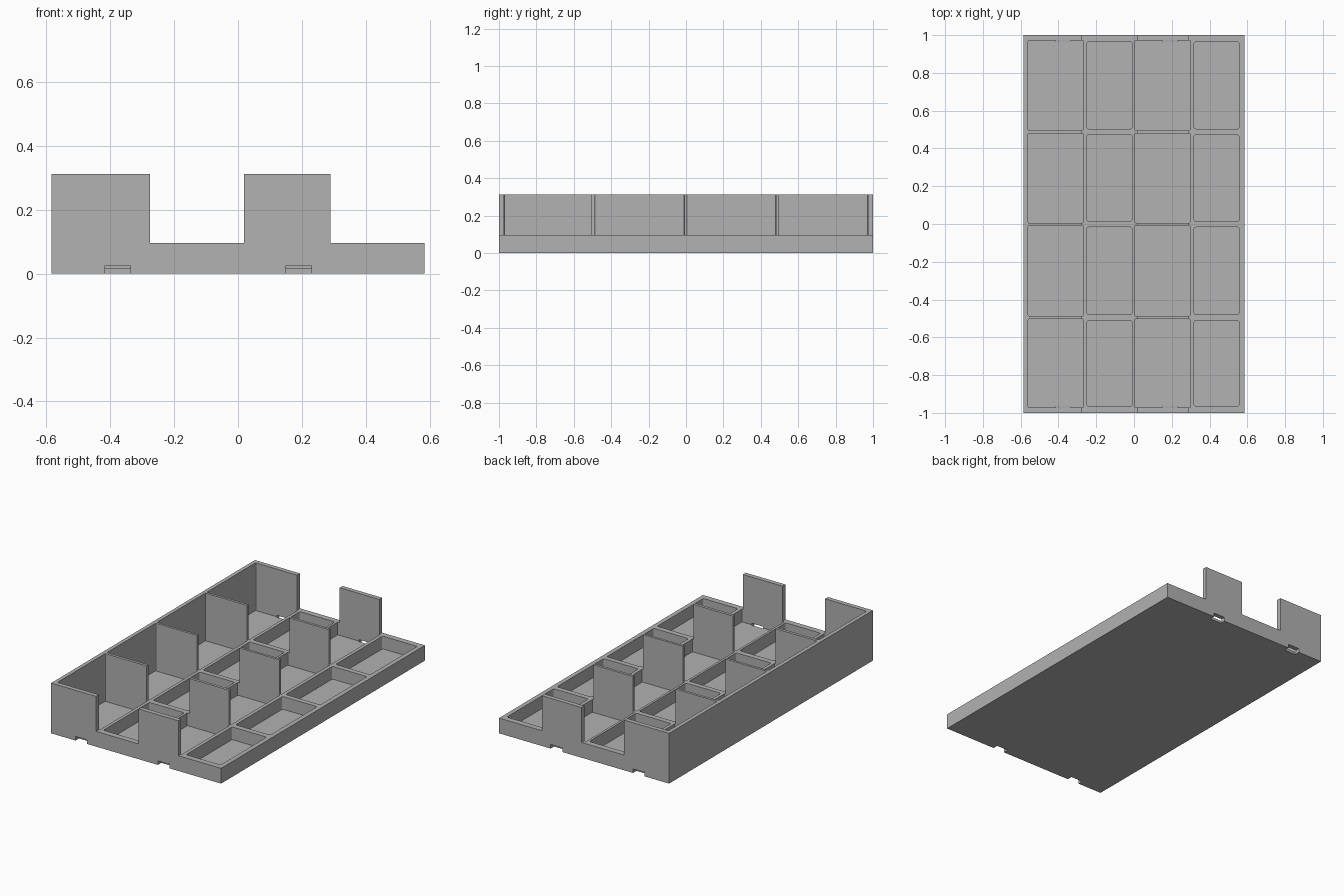
import bpy
import bmesh

if "Cube" in bpy.data.objects:
    bpy.data.objects.remove(bpy.data.objects["Cube"], do_unlink=True)

HALF_WIDTH, LOW, TALL, FLOOR, NOTCH = 0.584, 0.095, 0.312, 0.016, 0.025
ABOVE = TALL + 0.1

grey = bpy.data.materials.new("plain_grey")
grey.use_nodes = True
grey.diffuse_color = (0.445, 0.445, 0.445, 1)
grey.node_tree.nodes["Principled BSDF"].inputs["Base Color"].default_value = grey.diffuse_color


def add_box(bm, x, y, z, corner=0):
    """Add a box from three (low, high) ranges, with optional rounded upright edges."""
    verts = bmesh.ops.create_cube(bm, size=1)["verts"]
    for v in verts:
        v.co = [r[0] if c < 0 else r[1] for c, r in zip(v.co, (x, y, z))]
    if corner:
        edges = {e for v in verts for e in v.link_edges}
        upright = [e for e in edges if abs(e.verts[0].co.z - e.verts[1].co.z) > 0.01]
        bmesh.ops.bevel(bm, geom=upright, offset=corner, segments=3,
                        profile=0.5, affect='EDGES')


def make_object(name, boxes):
    bm = bmesh.new()
    for box in boxes:
        add_box(bm, *box)
    mesh = bpy.data.meshes.new(name)
    bm.to_mesh(mesh)
    bm.free()
    obj = bpy.data.objects.new(name, mesh)
    bpy.context.collection.objects.link(obj)
    return obj


# Solid block that the tray is carved from
tray = make_object("divided_tray", [((-HALF_WIDTH, HALF_WIDTH), (-1, 1), (0, TALL))])
tray.data.materials.append(grey)

# Open lanes that leave only the tall dividers and the tall side wall
lanes = [(x, (-1.1, 1.1), (LOW, ABOVE)) for x in ((-0.275, 0.018), (0.29, 0.7))]

# Wide pockets between the tall dividers, narrow pockets between the low ones
wide_rows = [(-0.972, -0.504), (-0.486, -0.009), (0.006, 0.48), (0.496, 0.972)]
pockets = []
for low, high in wide_rows:
    for x in ((-0.56, -0.27), (0.005, 0.296)):
        pockets.append((x, (low, high), (FLOOR, ABOVE), 0.004))
    for x in ((-0.25, -0.01), (0.318, 0.556)):
        pockets.append((x, (low + 0.008, high - 0.008), (FLOOR, ABOVE), 0.01))

# Small notches under the front and back walls
notches = [((x - 0.04, x + 0.04), y, (-0.1, NOTCH))
           for x in (-0.376, 0.19) for y in ((-1.1, -0.967), (0.967, 1.1))]

# Carve each group in turn
for name, boxes in (("lane_cutter", lanes), ("pocket_cutter", pockets),
                    ("notch_cutter", notches)):
    cutter = make_object(name, boxes)
    cutter.hide_render = True
    cut = tray.modifiers.new(name, 'BOOLEAN')
    cut.operation, cut.solver, cut.object = 'DIFFERENCE', 'EXACT', cutter
    bpy.context.view_layer.objects.active = tray
    bpy.ops.object.modifier_apply(modifier=cut.name)
    bpy.data.objects.remove(cutter, do_unlink=True)
